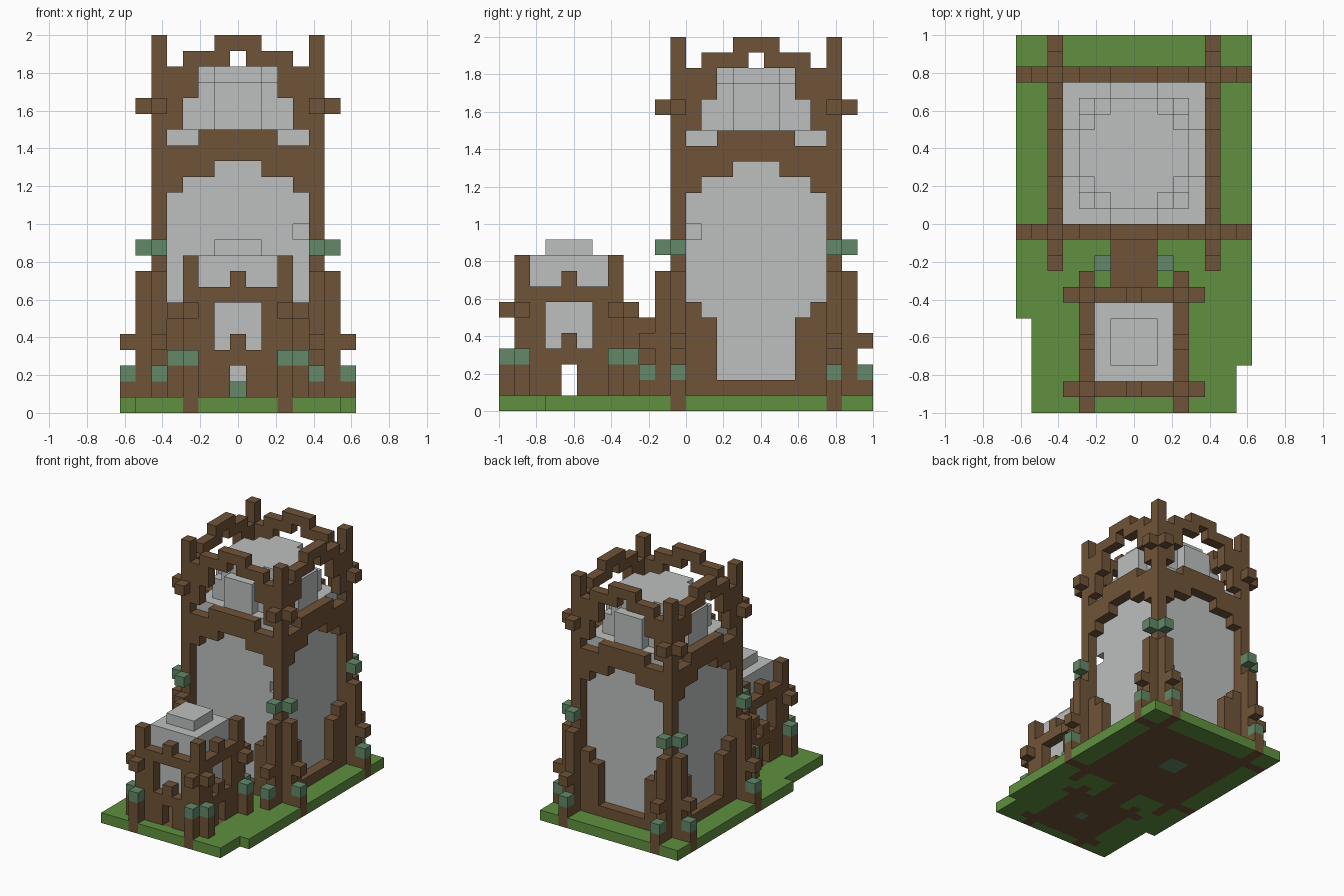
import bpy
import bmesh
from mathutils import Vector

if "Cube" in bpy.data.objects:
    bpy.data.objects.remove(bpy.data.objects["Cube"], do_unlink=True)

U = 1 / 12            # edge of one block
TOWER, ANNEX = 16, 4  # row of each building's centre


def material(name, rgb):
    m = bpy.data.materials.new(name)
    m.use_nodes = True
    m.diffuse_color = (*rgb, 1)
    m.node_tree.nodes["Principled BSDF"].inputs["Base Color"].default_value = (*rgb, 1)
    return m


WOOD = material("brown wood", (0.16, 0.088, 0.04))
GRASS = material("grass green", (0.115, 0.28, 0.05))
LEAF = material("teal leaf", (0.125, 0.25, 0.14))
GLASS = material("pale grey", (0.51, 0.52, 0.52))


def box(xs, ys, zs):
    """Block cells in inclusive ranges."""
    return {(x, y, z) for x in range(xs[0], xs[1] + 1)
            for y in range(ys[0], ys[1] + 1) for z in range(zs[0], zs[1] + 1)}


def slab(row, rx, ry, z0, z1):
    """Box centred on a building's axis."""
    return box((-rx, rx), (row - ry, row + ry), (z0, z1))


def walls(row, r, top, solid):
    """Four equal walls at distance r; solid(t, k) says where wood is."""
    cells = set()
    for t in range(-r, r + 1):
        for k in range(top):
            if solid(abs(t), k):
                for s in (-r, r):
                    cells |= {(t, row + s, k), (s, row + t, k)}
    return cells


def corners(row, r, out, levels):
    """Cells standing out from each corner post in both directions."""
    cells = set()
    for k in levels:
        for sx in (-1, 1):
            for sy in (-1, 1):
                cells |= {(sx * out, row + sy * r, k), (sx * r, row + sy * out, k)}
    return cells


def build(name, cells, mat):
    """Mesh the outer skin of a set of block cells."""
    bm = bmesh.new()
    for c in cells:
        mid = Vector((c[0], c[1] - 11.5, c[2] + 0.5))
        for axis in range(3):
            for s in (-1, 1):
                side = list(c)
                side[axis] += s
                if tuple(side) in cells:
                    continue
                n, a, b = Vector(), Vector(), Vector()
                n[axis] = s / 2
                a[(axis + 1) % 3] = 0.5
                b[(axis + 2) % 3] = s / 2
                bm.faces.new([bm.verts.new((mid + n + p) * U)
                              for p in (-a - b, a - b, a + b, b - a)])
    bmesh.ops.remove_doubles(bm, verts=bm.verts, dist=0.001)
    mesh = bpy.data.meshes.new(name)
    bm.to_mesh(mesh)
    bm.free()
    mesh.materials.append(mat)
    obj = bpy.data.objects.new(name, mesh)
    bpy.context.collection.objects.link(obj)


# Tower frame: posts, lower arch, middle beam, upper arch
def tower_wood(t, k):
    if t == 5 or k in (1, 16):
        return k > 0
    if k < 1:
        return False
    if k < 16:
        opening = 2 if k < 6 else 3 if k == 6 else 4 if k < 14 else 3 if k == 14 else 1
        return t > opening
    if k == 17:
        return t <= 2
    if k < 22:
        return t > (3 if k < 20 else 2)
    return 1 <= t <= 3 if k == 22 else t <= 1


# Annex frame: posts, doorway and arched window
def annex_wood(t, k):
    if k < 1:
        return False
    if t == 3:
        return True
    if t == 2:
        return k <= 7
    if t == 1:
        return k <= 3 or k == 7
    return k in (3, 4, 7, 8)


tower_frame = walls(TOWER, 5, 24, tower_wood)
tower_buttress = (corners(TOWER, 5, 6, [*range(9), 19])
                  | corners(TOWER, 5, 7, [0, 1, 4]))
tower_leaf = corners(TOWER, 5, 6, [10]) | corners(TOWER, 5, 7, [2])
annex_frame = walls(ANNEX, 3, 10, annex_wood)
annex_buttress = corners(ANNEX, 3, 4, [0, 1, 2, 6])
annex_leaf = corners(ANNEX, 3, 4, [3])

# Covered passage between the two buildings
passage = box((-1, 1), (8, 10), (1, 5)) - box((0, 0), (8, 10), (1, 4))
passage_buttress = {(s, 9, 1) for s in (-2, 2)}
passage_leaf = {(s, 9, 2) for s in (-2, 2)}
step = {(0, 11, 1)}

# Floors set into the ground
floor_inlay = box((-1, 0), (16, 17), (0, 0)) | {(0, ANNEX, 0)}
floor = (slab(TOWER, 5, 5, 0, 0) | slab(ANNEX, 3, 3, 0, 0)
         | box((-1, 1), (8, 10), (0, 0))) - floor_inlay

# Grass with two notched front corners
ground = box((-7, 7), (0, 23), (0, 0))
ground -= box((-7, -7), (0, 5), (0, 0)) | box((7, 7), (0, 2), (0, 0))
ground -= floor | floor_inlay | tower_buttress | annex_buttress

# Tower infill with a stepped crown and one missing corner block
tower_glass = slab(TOWER, 4, 4, 2, 17) - {(4, 12, 11)}
crown = slab(TOWER, 3, 3, 18, 19) | slab(TOWER, 2, 2, 20, 21)
for a, b in ((4, 1), (1, 4)):
    crown |= slab(TOWER, a, b, 18, 20)
for a, b in ((3, 1), (1, 3)):
    crown |= slab(TOWER, a, b, 21, 21)
for a, b in ((3, 2), (2, 3)):
    crown |= slab(TOWER, a, b, 20, 20)

# Annex infill with a small raised cap
annex_glass = slab(ANNEX, 2, 2, 3, 9) | slab(ANNEX, 1, 1, 10, 10)

build("ground", ground, GRASS)
build("floor", floor, WOOD)
build("floor_inlay", floor_inlay, LEAF)
build("tower_frame", tower_frame - step, WOOD)
build("tower_buttresses", tower_buttress, WOOD)
build("tower_leaves", tower_leaf, LEAF)
build("tower_infill", tower_glass | crown, GLASS)
build("annex_frame", annex_frame, WOOD)
build("annex_buttresses", annex_buttress, WOOD)
build("annex_leaves", annex_leaf, LEAF)
build("annex_infill", annex_glass, GLASS)
build("passage", passage | passage_buttress, WOOD)
build("passage_leaves", passage_leaf, LEAF)
build("tower_step", step, LEAF)
